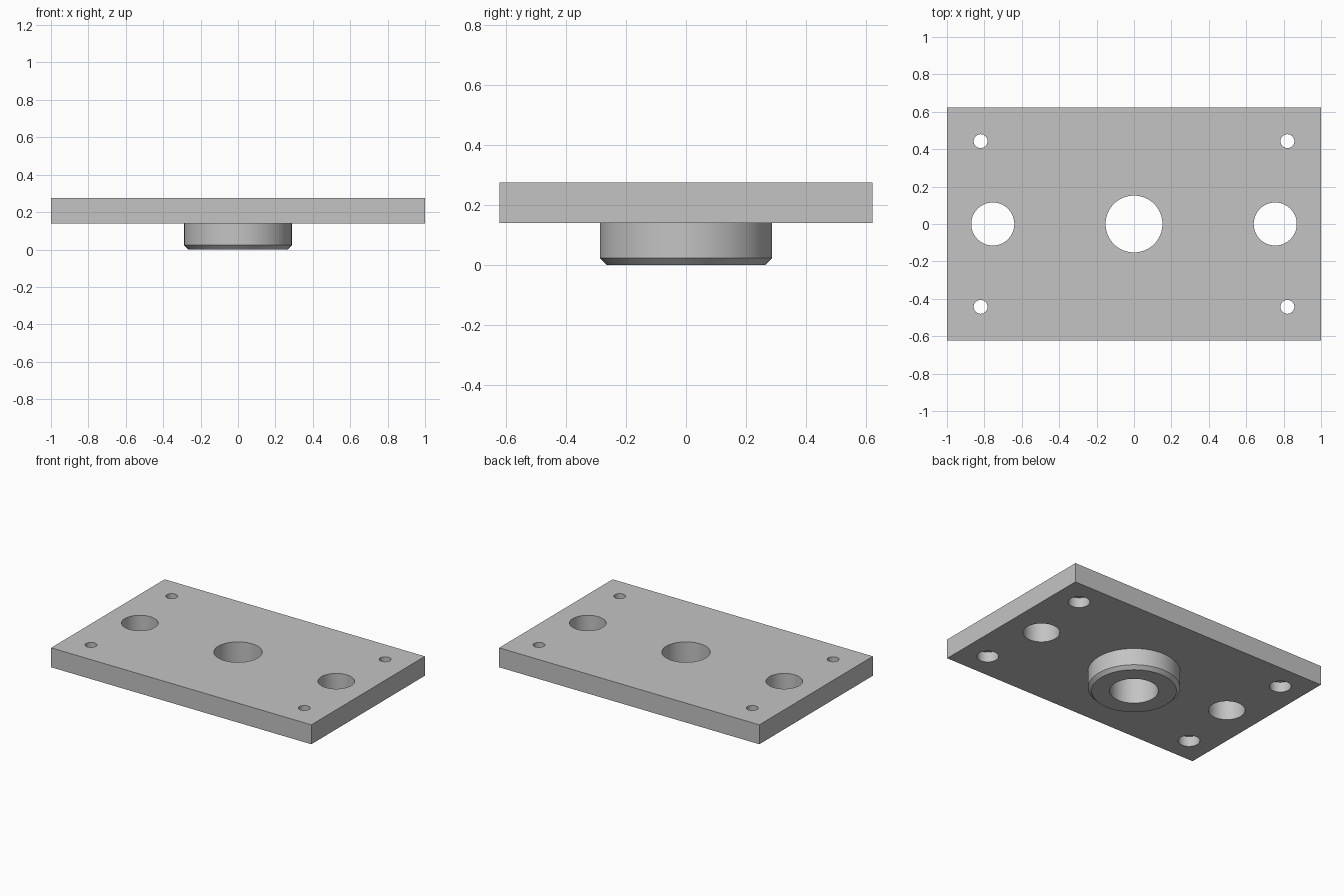
import bpy
import math

old = bpy.data.objects.get("Cube")
if old:
    bpy.data.objects.remove(old, do_unlink=True)

BOTTOM, TOP = 0.14, 0.275      # plate heights
HALF_DEPTH = 0.623
BOSS_R, CHAMFER = 0.288, 0.023

# Single grey metal
metal = bpy.data.materials.new("grey metal")
metal.use_nodes = True
grey = (0.55, 0.55, 0.55, 1)
metal.diffuse_color = grey
metal.node_tree.nodes["Principled BSDF"].inputs["Base Color"].default_value = grey


def cylinder(name, x, y, z0, z1, r0, r1=None):
    """Upright cylinder or frustum from z0 to z1."""
    bpy.ops.mesh.primitive_cone_add(
        vertices=64, radius1=r0, radius2=r0 if r1 is None else r1,
        depth=z1 - z0, location=(x, y, (z0 + z1) / 2))
    obj = bpy.context.object
    obj.name = name
    obj.data.materials.append(metal)
    return obj


def combine(target, tool, operation):
    """Apply a boolean and discard the tool."""
    mod = target.modifiers.new(operation.lower(), "BOOLEAN")
    mod.operation, mod.solver, mod.object = operation, "EXACT", tool
    tool.hide_render = True
    bpy.context.view_layer.objects.active = target
    bpy.ops.object.modifier_apply(modifier=mod.name)
    bpy.data.objects.remove(tool, do_unlink=True)


# Rectangular plate
bpy.ops.mesh.primitive_cube_add(size=1, location=(0, 0, (BOTTOM + TOP) / 2))
plate = bpy.context.object
plate.name = "flange_plate"
plate.scale = (2, 2 * HALF_DEPTH, TOP - BOTTOM)
bpy.ops.object.transform_apply(location=True, rotation=False, scale=True)
plate.data.materials.append(metal)

# Round boss under the plate, with its lower rim chamfered
boss = cylinder("boss", 0, 0, 0, BOTTOM + 0.05, BOSS_R)
for v in boss.data.vertices:
    if v.co.z < 0:
        v.co.x *= 1 - CHAMFER / BOSS_R
        v.co.y *= 1 - CHAMFER / BOSS_R
collar = cylinder("collar", 0, 0, CHAMFER, BOTTOM + 0.05, BOSS_R)
bpy.data.objects.remove(boss, do_unlink=True)
rim = cylinder("chamfered_rim", 0, 0, 0, CHAMFER, BOSS_R - CHAMFER, BOSS_R)
combine(collar, rim, "UNION")
combine(plate, collar, "UNION")

# Central bore and the two side holes
combine(plate, cylinder("bore", 0, 0, -0.1, 0.4, 0.152), "DIFFERENCE")
for side in (-1, 1):
    combine(plate, cylinder("side_hole", side * 0.755, 0, 0, 0.4, 0.115), "DIFFERENCE")
    # Corner screw holes, counterbored from below
    for end in (-1, 1):
        x, y = side * 0.82, end * 0.443
        combine(plate, cylinder("screw_hole", x, y, 0, 0.4, 0.037), "DIFFERENCE")
        combine(plate, cylinder("counterbore", x, y, 0, BOTTOM + 0.07, 0.068), "DIFFERENCE")

# Smooth round walls, crisp edges
bpy.ops.object.select_all(action="DESELECT")
plate.select_set(True)
bpy.context.view_layer.objects.active = plate
bpy.ops.object.shade_smooth_by_angle(angle=math.radians(30))
